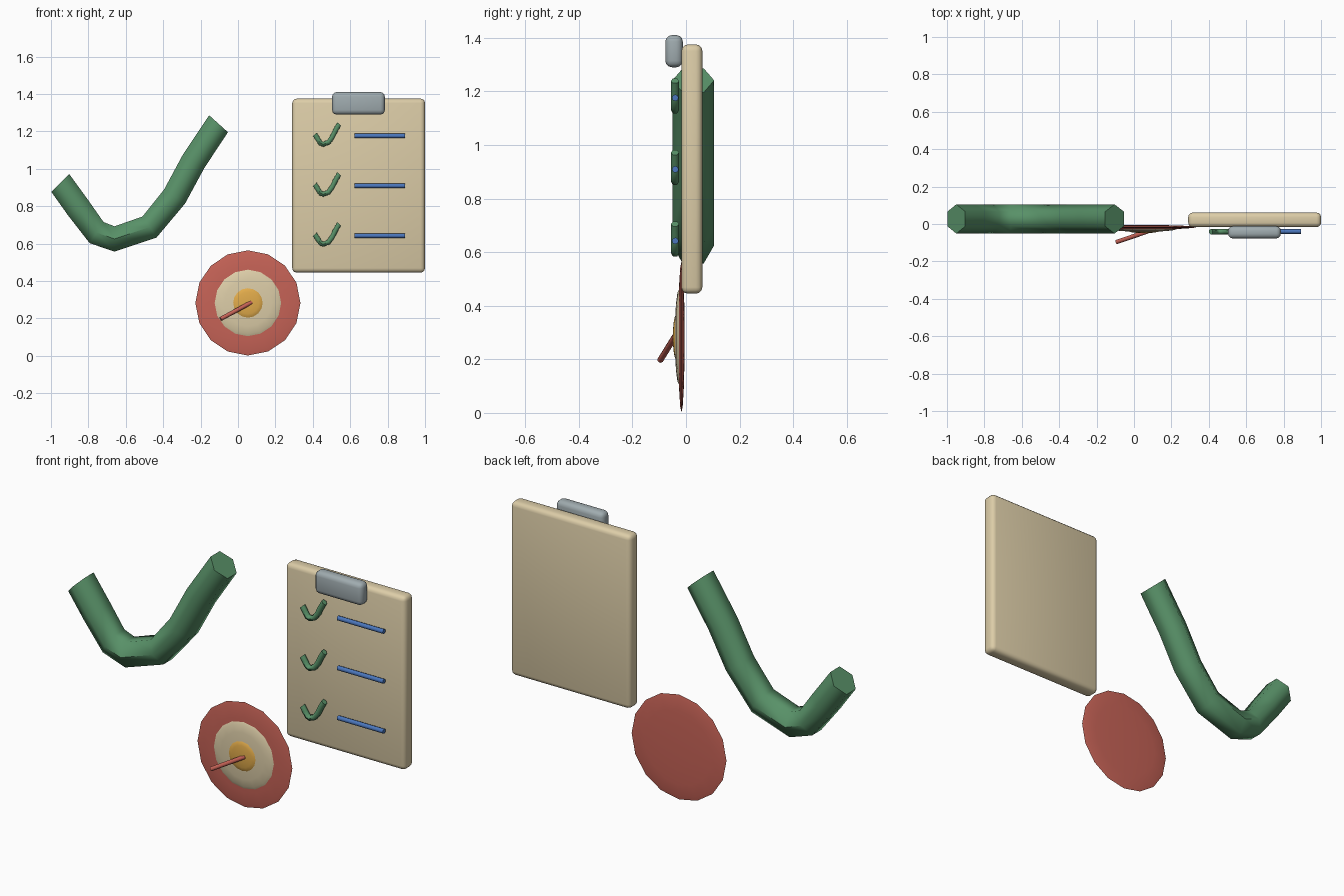
import bpy, bmesh, math
from mathutils import Vector

if "Cube" in bpy.data.objects:
    bpy.data.objects.remove(bpy.data.objects["Cube"])


def material(name, rgb):
    m = bpy.data.materials.new(name)
    m.diffuse_color = (*rgb, 1)
    m.use_nodes = True
    m.node_tree.nodes["Principled BSDF"].inputs["Base Color"].default_value = m.diffuse_color
    return m


GREEN = material("green", (0.098, 0.283, 0.138))
CREAM = material("cream", (0.72, 0.61, 0.39))
GREY = material("grey", (0.35, 0.41, 0.43))
BLUE = material("blue", (0.069, 0.181, 0.50))
RED = material("red", (0.57, 0.125, 0.095))
GOLD = material("gold", (0.76, 0.41, 0.07))


def finish(bm, name, mat, angle=40):
    bmesh.ops.recalc_face_normals(bm, faces=bm.faces)
    me = bpy.data.meshes.new(name)
    bm.to_mesh(me)
    bm.free()
    ob = bpy.data.objects.new(name, me)
    bpy.context.collection.objects.link(ob)
    me.materials.append(mat)
    bpy.ops.object.select_all(action='DESELECT')
    ob.select_set(True)
    bpy.context.view_layer.objects.active = ob
    bpy.ops.object.shade_smooth_by_angle(angle=math.radians(angle))
    return ob


# Tick centreline: x, z and direction in degrees at each bend
TICK = [(-0.95, 0.924, -45), (-0.852, 0.788, -54), (-0.756, 0.659, -33),
        (-0.66, 0.625, 0), (-0.473, 0.689, 34), (-0.339, 0.852, 56),
        (-0.238, 1.039, 59), (-0.104, 1.241, 48)]


def tube(name, path, radius, y, mat):
    """Six-sided capped tube along (x, z, direction) points."""
    bm = bmesh.new()
    rings = []
    for x, z, deg in path:
        a = math.radians(deg)
        ring = []
        for k in range(6):
            t = k * math.pi / 3
            s = radius * math.sin(t)
            ring.append(bm.verts.new((x - s * math.sin(a), y + radius * math.cos(t),
                                      z + s * math.cos(a))))
        rings.append(ring)
    for a, b in zip(rings, rings[1:]):
        for k in range(6):
            j = (k + 1) % 6
            bm.faces.new((a[k], a[j], b[j], b[k]))
    bm.faces.new(rings[0])
    bm.faces.new(rings[-1])
    return finish(bm, name, mat, 62)


def rounded_box(name, lo, hi, width, mat):
    lo, hi = Vector(lo), Vector(hi)
    bm = bmesh.new()
    bmesh.ops.create_cube(bm, size=1)
    for v in bm.verts:
        v.co = (lo + hi) / 2 + v.co * (hi - lo)
    bmesh.ops.bevel(bm, geom=bm.edges[:], offset=width, segments=3,
                    profile=0.5, affect='EDGES')
    return finish(bm, name, mat)


def lens(name, y, radius, depth, mat):
    """Flattened sphere facing the front."""
    bm = bmesh.new()
    bmesh.ops.create_uvsphere(bm, u_segments=16, v_segments=8, radius=1)
    for v in bm.verts:
        p = v.co.copy()
        v.co = (0.053 + p.x * radius, y + p.z * depth, 0.283 + p.y * radius)
    return finish(bm, name, mat, 60)


def rod(name, start, end, radius, sides, mat):
    start, end = Vector(start), Vector(end)
    d = end - start
    bm = bmesh.new()
    bmesh.ops.create_cone(bm, cap_ends=True, segments=sides, radius1=radius,
                          radius2=radius, depth=d.length)
    q = d.to_track_quat('Z', 'Y')
    for v in bm.verts:
        v.co = q @ v.co + (start + end) / 2
    return finish(bm, name, mat, 62)


# Large tick
tube("large_tick", TICK, 0.078, 0.027, GREEN)

# Clipboard and clip
rounded_box("board", (0.29, -0.017, 0.445), (1.0, 0.061, 1.375), 0.024, CREAM)
rounded_box("clip", (0.503, -0.077, 1.29), (0.785, -0.012, 1.41), 0.024, GREY)

# Checklist rows: small tick and line
for i in range(3):
    drop = i * 0.267
    small = [(0.476 + (x + 0.527) * 0.153, 1.131 - drop + (z - 0.625) * 0.176, a)
             for x, z, a in TICK]
    tube(f"small_tick_{i + 1}", small, 0.0155, -0.041, GREEN)
    z = 1.176 - drop
    rod(f"list_line_{i + 1}", (0.622, -0.04, z), (0.894, -0.04, z), 0.0125, 8, BLUE)

# Target with pin
lens("target_outer", -0.017, 0.281, 0.012, RED)
lens("target_middle", -0.026, 0.178, 0.016, CREAM)
lens("target_centre", -0.037, 0.083, 0.012, GOLD)
rod("pin", (0.073, -0.04, 0.287), (-0.093, -0.096, 0.197), 0.0115, 8, RED)
